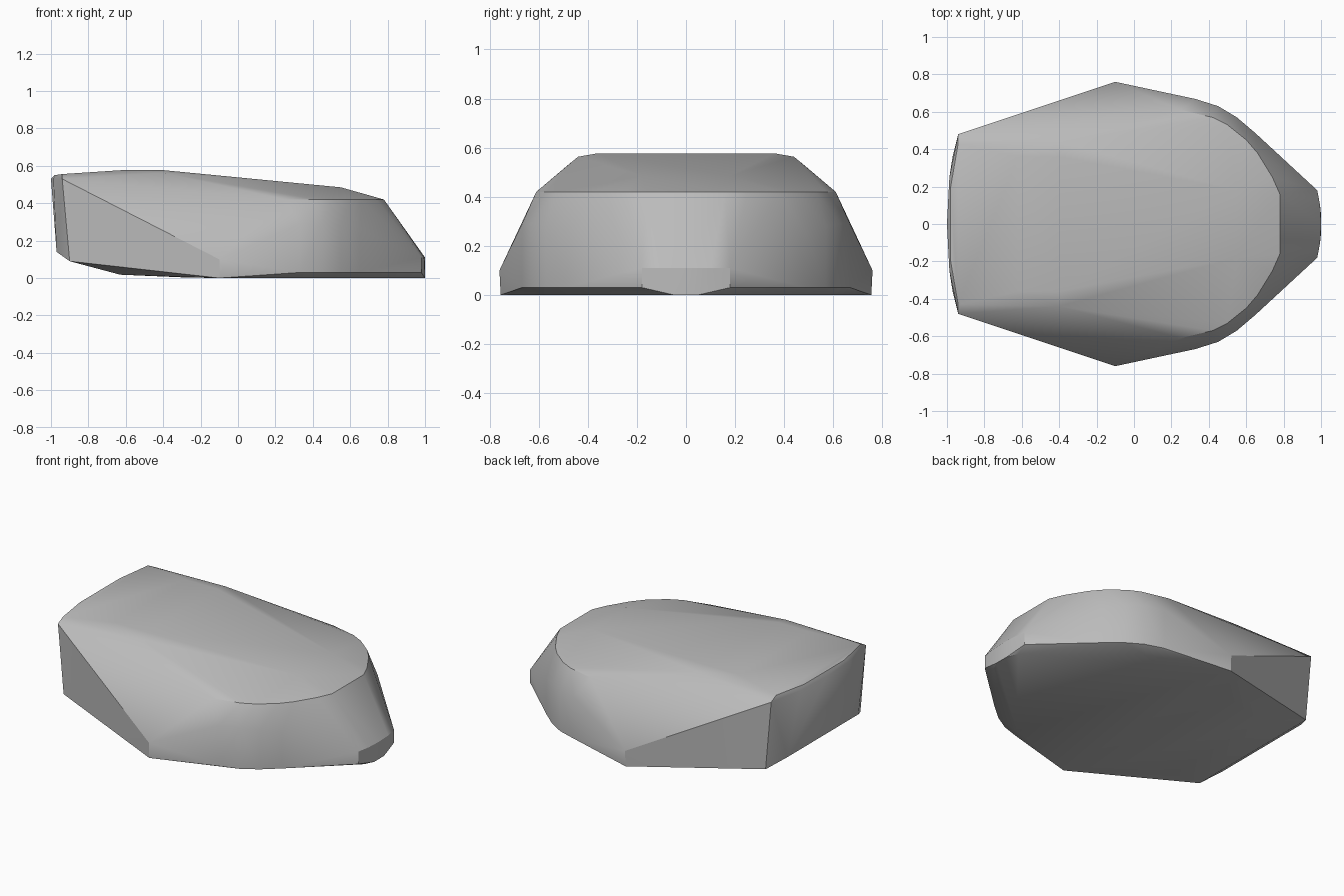
import bpy
import bmesh
import math

cube = bpy.data.objects.get("Cube")
if cube:
    bpy.data.objects.remove(cube, do_unlink=True)

# One stone-grey material
stone = bpy.data.materials.new("stone_grey")
stone.use_nodes = True
grey = (0.5, 0.5, 0.5, 1)
stone.diffuse_color = grey
stone.node_tree.nodes["Principled BSDF"].inputs["Base Color"].default_value = grey

# Half cross-sections of the shell (y >= 0), mirrored across y below
crown = [(-0.98, 0.2, 0.55), (-0.94, 0.43, 0.556), (-0.62, 0.36, 0.577),
         (-0.4, 0.36, 0.577), (-0.4, 0.44, 0.563), (0.55, 0.18, 0.485)]
top_rim = [(0.25, 0.61), (0.42, 0.57), (0.5, 0.53), (0.6, 0.45),
           (0.66, 0.38), (0.74, 0.25), (0.78, 0.16)]
rear = [(-1, 0, 0.53), (-0.987, 0.25, 0.53), (-0.94, 0.48, 0.53),
        (-0.97, 0.36, 0.14), (-0.9, 0.48, 0.09)]
wall = [(0.33, 0.668, 0.29), (0.45, 0.63, 0.29), (0.55, 0.57, 0.28),
        (0.65, 0.485, 0.26), (0.98, 0.18, 0.11)]
nose = [(1, 0, 0.11), (0.995, 0.1, 0.11), (1, 0.05, 0)]
belly = [(-0.1, 0.76, 0.1), (-0.1, 0.755, 0), (-0.63, 0.4, 0.018),
         (-0.3, 0.5, 0.004), (0.4, 0.58, 0), (0.97, 0.11, 0)]

half = crown + rear + wall + nose + belly
half += [(x, y, 0.42) for x, y in top_rim]
half += [(x, y, 0.03) for x, y, z in wall]

# Wrap the sections in a single faceted skin
bm = bmesh.new()
for x, y, z in half:
    for side in ((1, -1) if y else (1,)):
        bm.verts.new((x, side * y, z))
hull = bmesh.ops.convex_hull(bm, input=bm.verts[:])
loose = {g for g in hull["geom_interior"] + hull["geom_unused"]
         if isinstance(g, bmesh.types.BMVert)}
bmesh.ops.delete(bm, geom=list(loose), context="VERTS")
bmesh.ops.dissolve_limit(bm, angle_limit=math.radians(0.5),
                         verts=bm.verts[:], edges=bm.edges[:])
bmesh.ops.recalc_face_normals(bm, faces=bm.faces[:])

mesh = bpy.data.meshes.new("stone_body")
bm.to_mesh(mesh)
bm.free()
mesh.materials.append(stone)
body = bpy.data.objects.new("stone_body", mesh)
bpy.context.collection.objects.link(body)

# Soft facets with crisp rims
bpy.ops.object.select_all(action="DESELECT")
body.select_set(True)
bpy.context.view_layer.objects.active = body
bpy.ops.object.shade_smooth_by_angle(angle=math.radians(30))
